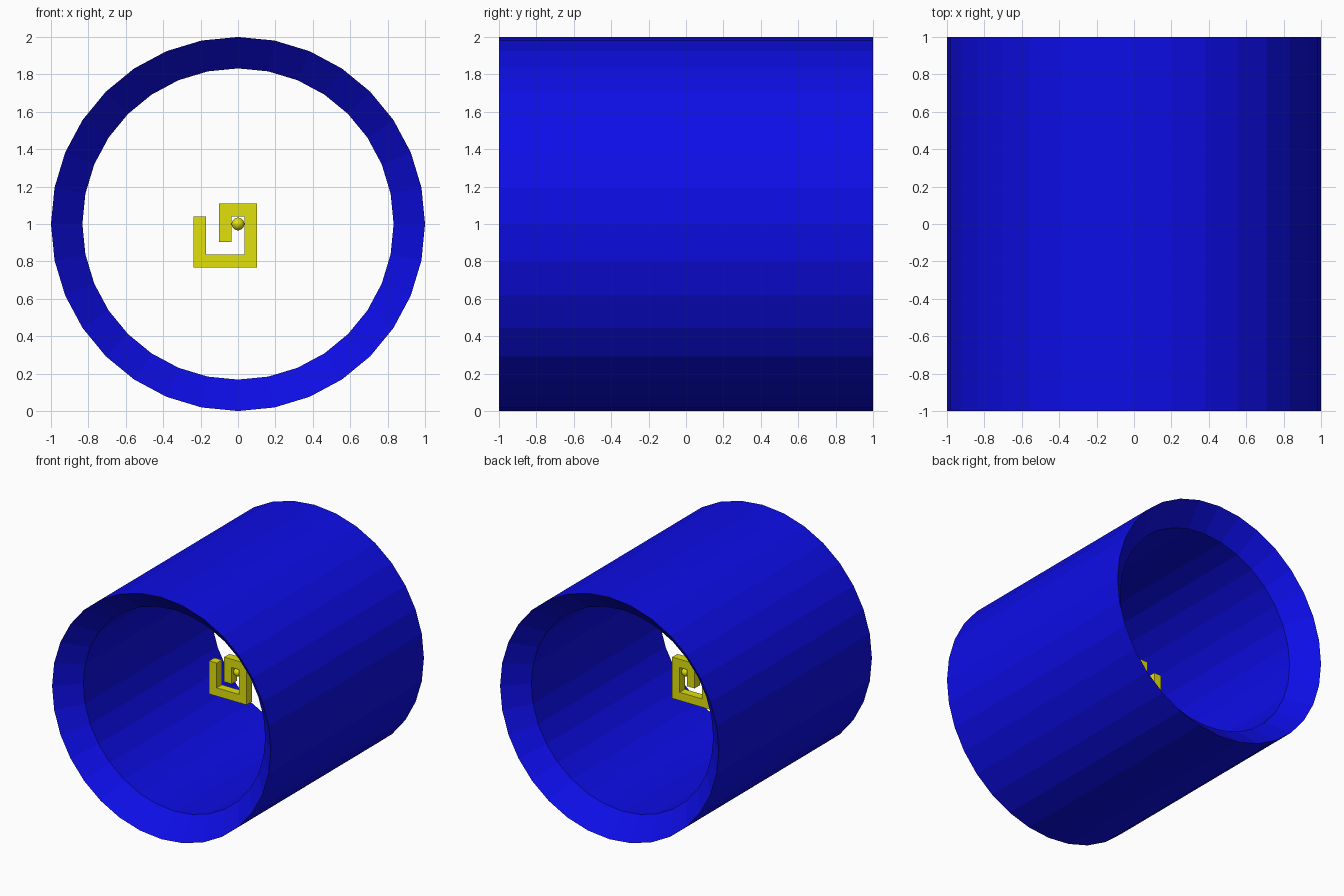
import bpy, bmesh, math

if "Cube" in bpy.data.objects:
    bpy.data.objects.remove(bpy.data.objects["Cube"])

def material(name, rgb):
    m = bpy.data.materials.new(name)
    m.diffuse_color = (*rgb, 1)
    m.use_nodes = True
    m.node_tree.nodes["Principled BSDF"].inputs["Base Color"].default_value = m.diffuse_color
    return m

blue = material("blue", (0.004, 0.004, 0.8))
yellow = material("yellow", (0.75, 0.75, 0.004))

def finish(name, bm, mat):
    bmesh.ops.recalc_face_normals(bm, faces=bm.faces[:])
    me = bpy.data.meshes.new(name)
    bm.to_mesh(me)
    bm.free()
    me.materials.append(mat)
    ob = bpy.data.objects.new(name, me)
    bpy.context.collection.objects.link(ob)
    return ob

# Open tube along y, with rims chamfered inwards at both ends
SIDES, R_IN = 32, 0.832
profile = [(1, -1), (1, 1), (R_IN, R_IN), (R_IN, -R_IN)]
bm = bmesh.new()
rings = []
for i in range(SIDES):
    a = math.tau * i / SIDES
    rings.append([bm.verts.new((r * math.cos(a), y, 1 + r * math.sin(a)))
                  for r, y in profile])
for i in range(SIDES):
    p, q = rings[i], rings[(i + 1) % SIDES]
    for k in range(4):
        n = (k + 1) % 4
        bm.faces.new((p[k], p[n], q[n], q[k]))
finish("tube", bm, blue)

# Square spiral: outline in bar widths, extruded one bar width deep
U = 0.0683
outline = [(-3.5, .5), (-3.5, -3.5), (1.5, -3.5), (1.5, 1.5), (-1.5, 1.5), (-1.5, -1.5),
           (-.5, -1.5), (-.5, .5), (.5, .5), (.5, -2.5), (-2.5, -2.5), (-2.5, .5)]
bm = bmesh.new()
face = bm.faces.new([bm.verts.new((x * U, -U / 2, 1.007 + z * U)) for x, z in outline])
ext = bmesh.ops.extrude_face_region(bm, geom=[face])
bmesh.ops.translate(bm, vec=(0, U, 0),
                    verts=[g for g in ext["geom"] if isinstance(g, bmesh.types.BMVert)])
# keep the front face if the extrusion consumed it
if len(bm.faces) < len(outline) + 2:
    bmesh.ops.holes_fill(bm, edges=[e for e in bm.edges if e.is_boundary])
finish("spiral", bm, yellow)

# Small ball in the heart of the spiral
bm = bmesh.new()
bmesh.ops.create_uvsphere(bm, u_segments=32, v_segments=16, radius=0.034)
bmesh.ops.translate(bm, vec=(0, 0, 1), verts=bm.verts[:])
finish("ball", bm, yellow)
